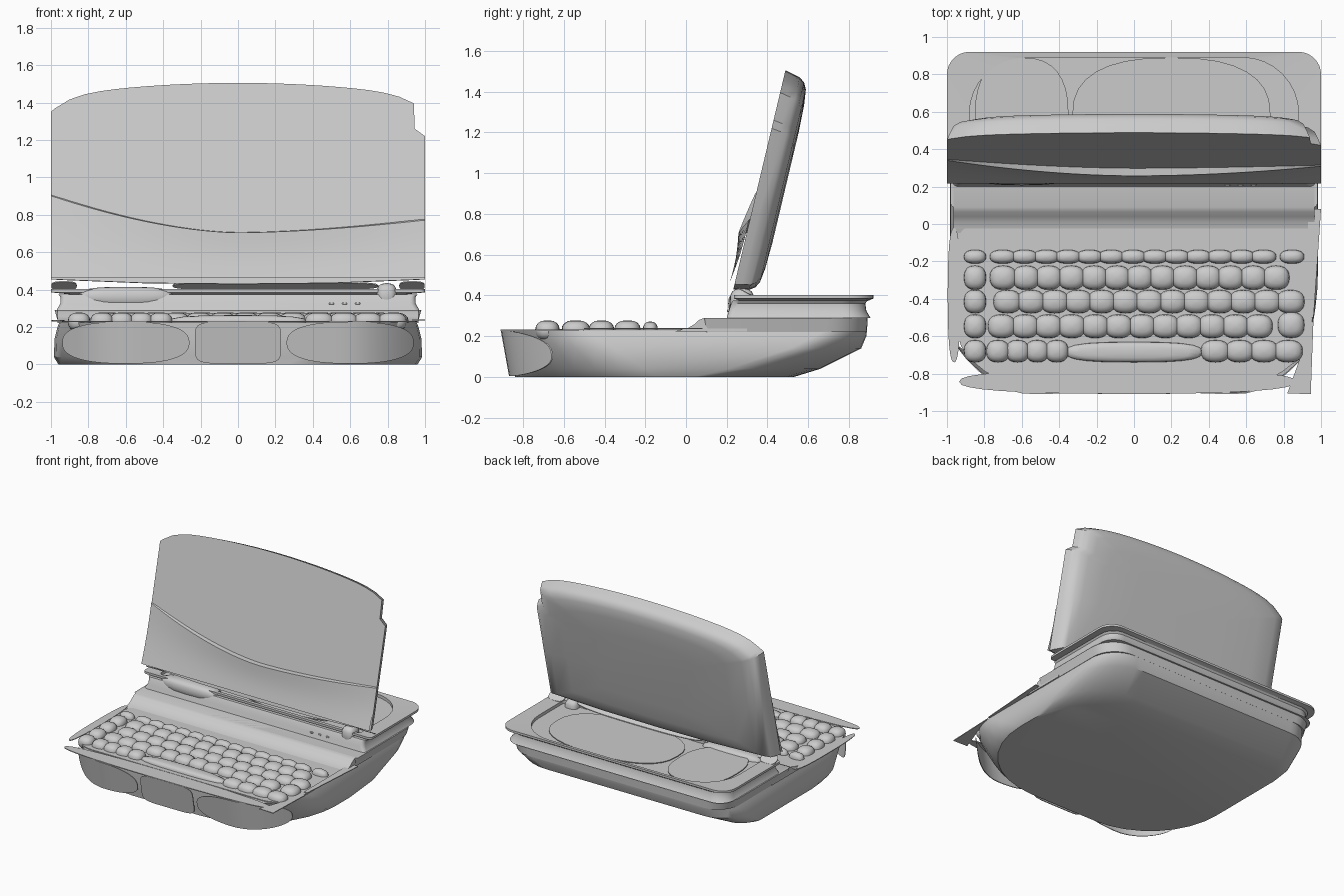
import bpy, math
from math import sin, cos, pi

if "Cube" in bpy.data.objects:
    bpy.data.objects.remove(bpy.data.objects["Cube"])

grey = bpy.data.materials.new("plain grey")
grey.use_nodes = True
grey.diffuse_color = (0.6, 0.6, 0.6, 1)
grey.node_tree.nodes["Principled BSDF"].inputs["Base Color"].default_value = (0.6, 0.6, 0.6, 1)


def make(name, verts, faces, angle=35):
    me = bpy.data.meshes.new(name)
    me.from_pydata(verts, [], faces)
    me.validate()
    me.materials.append(grey)
    me.shade_smooth()
    me.set_sharp_from_angle(angle=math.radians(angle))
    ob = bpy.data.objects.new(name, me)
    bpy.context.collection.objects.link(ob)
    return ob


def loft(name, rings, angle=35):
    """Skin equal-length rings and cap both ends."""
    n = len(rings[0])
    verts = [v for r in rings for v in r]
    faces = [(k * n + i, k * n + (i + 1) % n, (k + 1) * n + (i + 1) % n, (k + 1) * n + i)
             for k in range(len(rings) - 1) for i in range(n)]
    faces.append(tuple(reversed(range(n))))
    faces.append(tuple(range((len(rings) - 1) * n, len(rings) * n)))
    return make(name, verts, faces, angle)


def rounded(x0, x1, y0, y1, radii, n=8):
    """Counter-clockwise outline; radii start at the front right corner."""
    pts = []
    corners = ((x1, y0, -1, 1), (x1, y1, -1, -1), (x0, y1, 1, -1), (x0, y0, 1, 1))
    for k, (x, y, sx, sy) in enumerate(corners):
        r = radii[k]
        for i in range(n + 1):
            a = -pi / 2 + k * pi / 2 + i / n * pi / 2
            pts.append((x + sx * r + r * cos(a), y + sy * r + r * sin(a)))
    return pts


def signed_power(c, p):
    return math.copysign(abs(c) ** p, c)


def oval(cx, cy, rx, ry, power=1.0, n=32):
    return [(cx + rx * signed_power(cos(2 * pi * i / n), power),
             cy + ry * signed_power(sin(2 * pi * i / n), power)) for i in range(n)]


def plate(name, outline, z, t=0.006):
    return loft(name, [[(x, y, z - t) for x, y in outline], [(x, y, z) for x, y in outline]])


def pillow(name, cx, cy, cz, rx, ry, rz, power=0.7):
    rings = []
    for k in range(9):
        a = -pi / 2 + pi * (0.02 + 0.96 * k / 8)
        s = max(cos(a), 0.01) ** power
        rings.append([(x, y, cz + rz * signed_power(sin(a), power))
                      for x, y in oval(cx, cy, rx * s, ry * s, power, 20)])
    return loft(name, rings, 60)


# Lower body: heavily rounded floor flaring to a squarer rim
body = [
    (0.00, 0.96, -0.84, 0.53, (0.7, 0.5, 0.1, 0.62)),
    (0.04, 0.985, -0.845, 0.66, (0.64, 0.45, 0.14, 0.56)),
    (0.14, 0.98, -0.85, 0.86, (0.5, 0.35, 0.22, 0.48)),
    (0.20, 0.965, -0.85, 0.885, (0.4, 0.25, 0.22, 0.4)),
    (0.225, 0.955, -0.85, 0.888, (0.36, 0.22, 0.2, 0.36)),
]
loft("lower_body", [[(x, y, z) for x, y in rounded(-w, w, y0, y1, r)] for z, w, y0, y1, r in body])

# Step behind the keyboard and the raised rear section
step = [(-0.06, 0.222), (-0.02, 0.233), (0.01, 0.24), (0.04, 0.258), (0.065, 0.28), (0.09, 0.29),
        (0.3, 0.29), (0.3, 0.222)]
loft("rear_step", [[(x, y, z) for y, z in step] for x in (0.965, -0.965)])
rear = [(0.22, 0.96, 0.888), (0.29, 0.98, 0.892)]
loft("rear_base", [[(x, y, z) for x, y in rounded(-w, w, 0.09, y1, (0.02, 0.2, 0.18, 0.02))]
                   for z, w, y1 in rear])
housing = [(0.29, 0.97, 0.2, 0.905), (0.325, 0.95, 0.21, 0.885), (0.36, 0.95, 0.222, 0.88),
           (0.374, 0.96, 0.23, 0.89)]
loft("rear_housing", [[(x, y, z) for x, y in rounded(-w, w, y0, y1, (0.03, 0.12, 0.12, 0.03))]
                      for z, w, y0, y1 in housing])

# Thin flange around the rear section, clipped at the corners
outer = rounded(-1, 1, 0.235, 0.92, (0.03, 0.12, 0.12, 0.03))
inner = rounded(-0.88, 0.88, 0.27, 0.89, (0.03, 0.3, 0.3, 0.03))
n = len(outer)
verts = [(x, y, z) for o, z in ((outer, 0.402), (inner, 0.398), (inner, 0.372), (outer, 0.385)) for x, y in o]
make("rear_flange", verts, [(k * n + i, k * n + (i + 1) % n, (k + 1) % 4 * n + (i + 1) % n, (k + 1) % 4 * n + i)
                            for k in range(4) for i in range(n)])
plate("small_rear_panel", oval(-0.6, 0.58, 0.25, 0.31, 0.8), 0.392)
plate("large_rear_panel", oval(0.2, 0.58, 0.53, 0.31, 0.8), 0.392)

# Hinge parts: knobs and slanted plates under the lid
pillow("wide_hinge_knob", -0.6, 0.272, 0.36, 0.26, 0.065, 0.055)
pillow("narrow_hinge_knob", 0.795, 0.275, 0.368, 0.055, 0.06, 0.066)
for name, cx, rx in (("hinge_slot", 0.2, 0.55), ("hinge_end", -0.93, 0.068), ("hinge_end", 0.93, 0.068)):
    out = oval(cx, 0, rx, 1, 0.7)
    loft(name, [[(x, 0.285 - 0.04 * v, 0.417 + 0.022 * v + d) for x, v in out] for d in (0, 0.006)])
for x in (0.5, 0.57, 0.64):
    pillow("indicator", x, 0.21, 0.325, 0.014, 0.008, 0.006)

# Keyboard deck and its border plates
plate("keyboard_deck", rounded(-0.94, 0.95, -0.775, -0.01, (0.2, 0.03, 0.08, 0.2)), 0.232)
plate("front_border", oval(-0.035, -0.843, 0.9, 0.065, 0.8), 0.232)
plate("left_border", oval(-0.962, -0.38, 0.034, 0.36, 0.8), 0.236)
plate("front_corner_border", [(0.82, -0.905), (0.945, -0.91), (0.96, -0.5), (0.93, -0.6)], 0.232)
plate("right_border", [(0.93, -0.5), (0.96, -0.5), (1.0, 0.08), (0.93, 0.08)], 0.24)


# Front panels, sloping inward toward the floor and wrapping back at the ends
def front_panel(name, cx, rx, power):
    rings = []
    for i in range(25):
        a = pi * (0.02 + 0.96 * i / 24)
        x = cx + rx * signed_power(cos(a), power)
        h = 0.112 * sin(a) ** power
        back = 1.5 * max(0, abs(x) - 0.55) ** 2
        rings.append([(x, -0.868 - 0.18 * z + back + d, z)
                      for z, d in ((0.116 - h, 0), (0.116 + h, 0), (0.116 + h, 0.007), (0.116 - h, 0.007))])
    loft(name, rings)


front_panel("front_panel_centre", 0, 0.23, 0.35)
for s in (-1, 1):
    front_panel("front_panel_side", s * 0.6, 0.34, 0.8)


# Keys: bulging caps merging along each row
def keys(y, x0, x1, count, ry, rz=0.05):
    pitch = (x1 - x0) / count
    for i in range(count):
        pillow("key", x0 + pitch * (i + 0.5), y, 0.228, pitch * 0.6, ry, rz, 0.82)


for y, ry, rz, x0, x1, count in (
    (-0.175, 0.037, 0.044, -0.76, 0.75, 13), (-0.287, 0.065, 0.05, -0.76, 0.82, 13),
    (-0.415, 0.063, 0.05, -0.74, 0.9, 13), (-0.547, 0.064, 0.05, -0.77, 0.73, 12),
    (-0.68, 0.06, 0.05, -0.78, -0.36, 4), (-0.68, 0.06, 0.05, 0.37, 0.89, 4),
):
    keys(y, x0, x1, count, ry, rz)
    if x0 < 0:
        keys(y, -0.9, -0.8, 1, ry, rz)
keys(-0.175, 0.79, 0.9, 1, 0.037, 0.044)
keys(-0.54, 0.78, 0.9, 1, 0.07)
pillow("space_bar", 0, -0.685, 0.228, 0.37, 0.055, 0.035)


# Lid: arched outline, flat front, pillowed back, leaning backward
def lean(x, z, t):
    return (x, 0.237 + 0.238 * (z - 0.45) + t, z - 0.24 * t)


outline = [(-1, 0.455), (-0.5, 0.435), (0, 0.43), (0.5, 0.435), (1, 0.455), (1, 0.85), (1, 1.22), (0.945, 1.26)]
for i in range(25):
    x = 0.94 - 1.92 * i / 24
    outline.append((x, 1.505 - 0.075 * x * x - 0.08 * abs(x) ** 10))
outline += [(-1, 1.35), (-1, 0.9)]
lid = [(0, 1, 1), (0.035, 0.985, 0.985), (0.075, 0.965, 0.97), (0.1, 0.93, 0.935), (0.116, 0.87, 0.88),
       (0.125, 0.72, 0.75), (0.13, 0.45, 0.5)]
loft("lid", [[lean(x * sx, 0.95 + (z - 0.95) * sz, t) for x, z in outline] for t, sx, sz in lid], 40)

# Lower lid cover: swept lip that dips in the middle
cols, rows = 33, 8
verts = []
for i in range(cols):
    x = -1 + 2 * i / (cols - 1)
    top = 0.695 + (0.205 if x < 0 else 0.075) * abs(x) ** 1.7
    for j in range(rows - 1):
        v = j / (rows - 2)
        bulge = 0.02 * (1 - v) + 0.004 + 0.034 * (1 - x * x) * v - 0.008 * sin(pi * v)
        verts.append(lean(x, 0.46 + (top - 0.46) * v, -bulge))
    verts.append(lean(x, top + 0.012, 0.004))
make("lid_lower_cover", verts, [(i * rows + j, (i + 1) * rows + j, (i + 1) * rows + j + 1, i * rows + j + 1)
                                for i in range(cols - 1) for j in range(rows - 1)])
